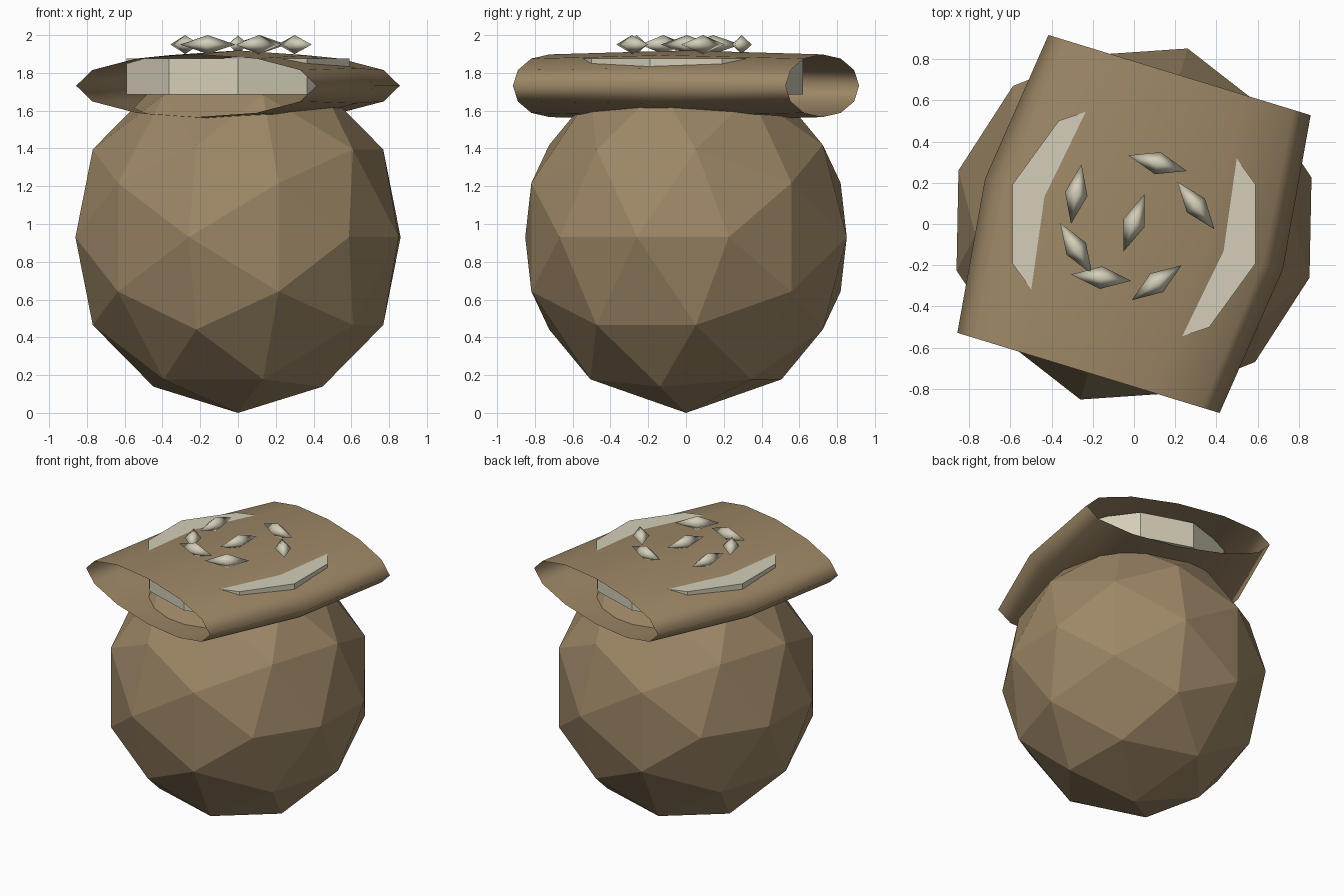
import bpy, bmesh, math
from itertools import combinations
from mathutils import Matrix, Vector

if "Cube" in bpy.data.objects:
    bpy.data.objects.remove(bpy.data.objects["Cube"])

TURN = math.radians(-17)


def material(name, color):
    m = bpy.data.materials.new(name)
    m.diffuse_color = (*color, 1)
    m.use_nodes = True
    m.node_tree.nodes["Principled BSDF"].inputs["Base Color"].default_value = m.diffuse_color
    return m


BROWN = material("warm_brown", (0.337, 0.242, 0.133))
CREAM = material("pale_cream", (0.658, 0.617, 0.479))


def finish(bm, name, mat, smooth=False):
    """Turn a bmesh into a named, coloured object."""
    bmesh.ops.recalc_face_normals(bm, faces=bm.faces[:])
    for f in bm.faces:
        f.smooth = smooth
    me = bpy.data.meshes.new(name)
    bm.to_mesh(me)
    bm.free()
    me.materials.append(mat)
    ob = bpy.data.objects.new(name, me)
    bpy.context.collection.objects.link(ob)
    return ob


# Round faceted body: a once-divided icosahedron standing on an edge midpoint
phi = (1 + math.sqrt(5)) / 2
corners = []
for a in (-1, 1):
    for b in (-phi, phi):
        corners += [Vector((b, a, 0)), Vector((0, b, a)), Vector((a, 0, b))]
points = corners + [p + q for p, q in combinations(corners, 2) if (p - q).length < 2.01]
bm = bmesh.new()
for p in points:
    bm.verts.new(p.normalized())
bmesh.ops.convex_hull(bm, input=bm.verts[:])
bmesh.ops.transform(bm, verts=bm.verts[:], matrix=Matrix.Translation((0, 0, 0.93))
                    @ Matrix.Rotation(TURN, 4, 'Z') @ Matrix.Diagonal((0.89, 0.89, 0.93, 1)))
finish(bm, "body", BROWN)

# Flattened open barrel lying on top
bm = bmesh.new()
SIDES = 12
rings = []
for y, rx, rz in ((-0.755, 0.665, 0.166), (0, 0.755, 0.187), (0.755, 0.665, 0.166)):
    angles = [2 * math.pi * i / SIDES for i in range(SIDES)]
    rings.append([bm.verts.new((rx * math.cos(t), y, rz * math.sin(t))) for t in angles])
for r0, r1 in zip(rings, rings[1:]):
    for i in range(SIDES):
        j = (i + 1) % SIDES
        bm.faces.new((r0[i], r0[j], r1[j], r1[i]))
bmesh.ops.transform(bm, verts=bm.verts[:], matrix=Matrix.Translation((0, 0, 1.732))
                    @ Matrix.Rotation(TURN, 4, 'Z'))
finish(bm, "flat_barrel", BROWN, smooth=True)

# Ten-sided pale disc inside the barrel, breaking through its shoulders
bm = bmesh.new()
bmesh.ops.create_cone(bm, cap_ends=True, segments=10, radius1=0.62, radius2=0.62, depth=0.19,
                      matrix=Matrix.Translation((0, 0, 1.78)) @ Matrix.Rotation(math.radians(18), 4, 'Z'))
# keep a vertex on the y axis
if max(v.co.y for v in bm.verts) < 0.61:
    bmesh.ops.rotate(bm, verts=bm.verts[:], matrix=Matrix.Rotation(math.radians(18), 3, 'Z'))
finish(bm, "disc", CREAM)

# Seeds: stretched octahedra scattered above the top (x, y, heading)
SEEDS = [(0.115, 0.295, -15), (-0.28, 0.145, 80), (-0.28, -0.12, -58), (-0.16, -0.26, -6),
         (0.11, -0.285, 35), (0, 0.005, 70), (0.30, 0.09, -52)]
for x, y, heading in SEEDS:
    bm = bmesh.new()
    for axis in range(3):
        for s in (-1, 1):
            co = Vector((0, 0, 0))
            co[axis] = s * (0.147, 0.055, 0.05)[axis]
            bm.verts.new(co)
    bmesh.ops.convex_hull(bm, input=bm.verts[:])
    ob = finish(bm, "seed", CREAM, smooth=True)
    ob.location = (x, y, 1.95)
    ob.rotation_euler.z = math.radians(heading)
